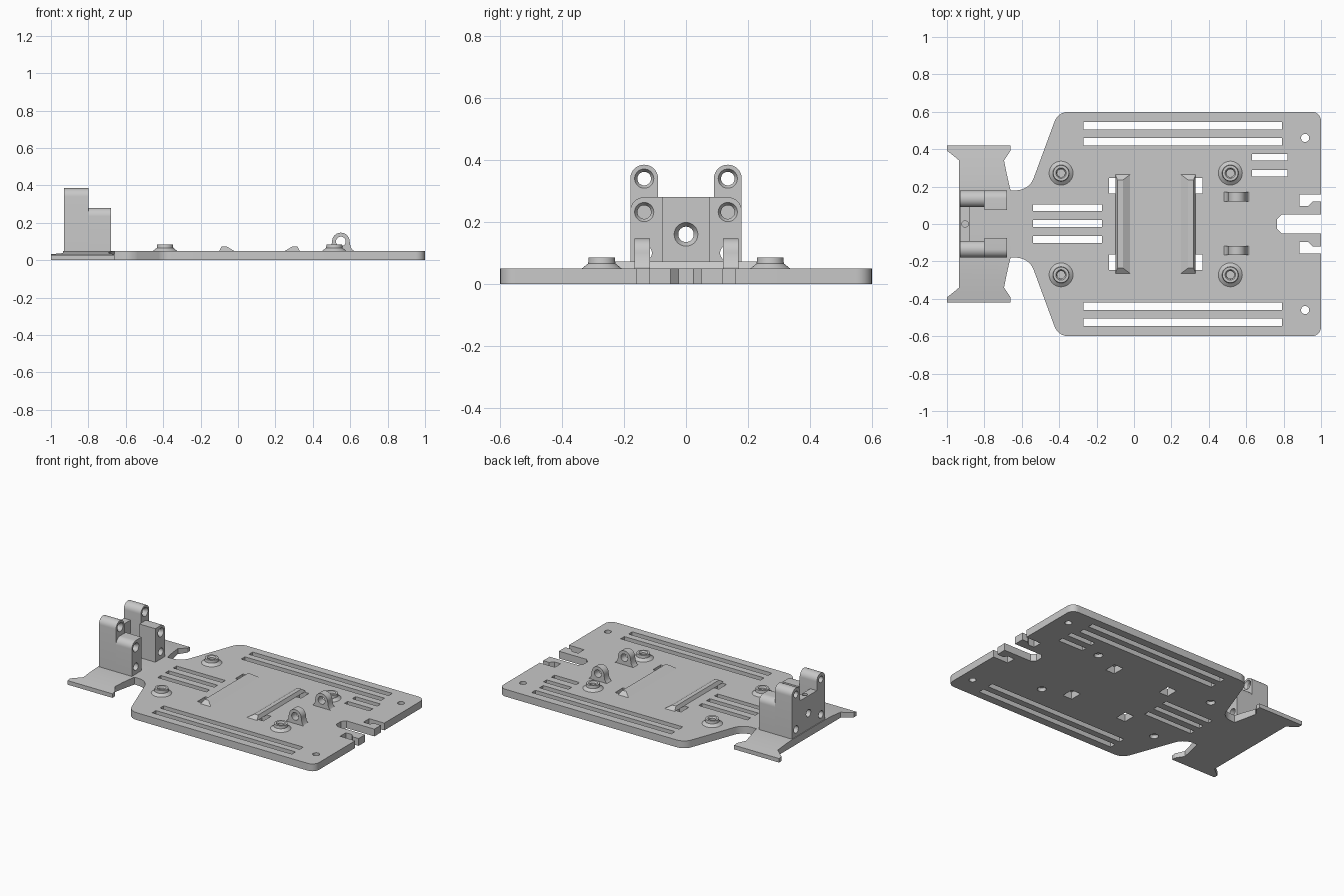
import bpy, bmesh, math

if "Cube" in bpy.data.objects:
    bpy.data.objects.remove(bpy.data.objects["Cube"])

grey = bpy.data.materials.new("plain grey")
grey.use_nodes = True
colour = (0.58, 0.58, 0.58, 1)
grey.diffuse_color = colour
grey.node_tree.nodes["Principled BSDF"].inputs["Base Color"].default_value = colour

AXES = {"X": lambda u, v, w: (w, u, v),
        "Y": lambda u, v, w: (u, w, v),
        "Z": lambda u, v, w: (u, v, w)}
T = 0.05  # plate thickness


def arc(cx, cy, r, a0, a1, n=10):
    return [(cx + r * math.cos(math.radians(a0 + (a1 - a0) * i / n)),
             cy + r * math.sin(math.radians(a0 + (a1 - a0) * i / n))) for i in range(n + 1)]


def circle(cx, cy, r, n=32):
    return arc(cx, cy, r, 0, 360, n)[:-1]


def rect(x0, x1, y0, y1):
    return [(x0, y0), (x1, y0), (x1, y1), (x0, y1)]


def loft(bm, rings, closed=False):
    """Skin matching rings; cap the ends unless the loft is closed."""
    vs = [[bm.verts.new(p) for p in ring] for ring in rings]
    n = len(vs[0])
    pairs = list(zip(vs, vs[1:])) + ([(vs[-1], vs[0])] if closed else [])
    for a, b in pairs:
        for i in range(n):
            bm.faces.new((a[i], a[(i + 1) % n], b[(i + 1) % n], b[i]))
    if not closed:
        bm.faces.new(vs[0])
        bm.faces.new(vs[-1])


def prism(bm, pts, axis, lo, hi, top=None):
    f = AXES[axis]
    loft(bm, [[f(u, v, lo) for u, v in pts], [f(u, v, hi) for u, v in (top or pts)]])


def drill(bm, y, z, steps):
    """Stepped round hole along x; steps are (x, radius)."""
    loft(bm, [[(x, u, v) for u, v in circle(y, z, r)] for x, r in steps])


def finish(name, bm, cutter=None):
    """Turn the mesh into an object, subtracting the cutter mesh if given."""
    objs = []
    for b in (bm, cutter):
        if b:
            bmesh.ops.recalc_face_normals(b, faces=b.faces[:])
            me = bpy.data.meshes.new(name)
            b.to_mesh(me)
            me.materials.append(grey)
            ob = bpy.data.objects.new(name, me)
            bpy.context.collection.objects.link(ob)
            objs.append(ob)
    ob = objs[0]
    if cutter:
        mod = ob.modifiers.new("cut", "BOOLEAN")
        mod.operation, mod.solver, mod.object = "DIFFERENCE", "EXACT", objs[1]
        deps = bpy.context.evaluated_depsgraph_get()
        me = bpy.data.meshes.new_from_object(ob.evaluated_get(deps))
        ob.modifiers.clear()
        ob.data = me
        bpy.data.objects.remove(objs[1])
    bpy.ops.object.select_all(action="DESELECT")
    ob.select_set(True)
    bpy.context.view_layer.objects.active = ob
    bpy.ops.object.shade_smooth_by_angle(angle=math.radians(30))


def flip(pts, s):
    return [(x, s * y) for x, y in pts]


# Chassis plate outline
half = ([(-0.66, 0.18)] + arc(-0.63, 0.28, 0.10, -90, -24, 8)
        + arc(-0.35, 0.52, 0.08, 156, 90, 8) + arc(0.95, 0.55, 0.05, 90, 0, 8))
plate = bmesh.new()
prism(plate, half + flip(half, -1)[::-1], "Z", 0, T)

# Slots, notches and holes cut through the plate
posts = [(x, s * 0.272) for x in (-0.39, 0.515) for s in (1, -1)]
cut = bmesh.new()


def through(pts):
    prism(cut, pts, "Z", -0.1, 0.2)


for y in (0.0875, 0.0025, -0.0825):
    through(rect(-0.54, -0.17, y - 0.018, y + 0.018))
for y in (0.357, 0.272):
    through(rect(0.63, 0.82, y - 0.018, y + 0.018))
for s in (1, -1):
    for y in (0.525, 0.44):
        through(flip(rect(-0.27, 0.79, y - 0.02, y + 0.02), s))
    through(circle(0.915, s * 0.46, 0.022))
    through(flip([(0.885, 0.095), (0.93, 0.095), (0.955, 0.12), (1.1, 0.12),
                  (1.1, 0.158), (0.885, 0.158)], s))
    for x in (-0.1, 0.33):
        through(flip(rect(x - 0.035, x + 0.035, 0.163, 0.247), s))
through([(1.1, 0.05), (0.79, 0.05), (0.765, 0.025), (0.765, -0.025), (0.79, -0.05), (1.1, -0.05)])
for x, y in posts:
    prism(cut, circle(x, y, 0.034), "Z", -0.02, 0.025, circle(x, y, 0.021))
    prism(cut, circle(x, y, 0.0205), "Z", 0.02, 0.2)
finish("chassis_plate", plate, cut)

# Screw posts with a flared foot
profile = [(0.021, 0.045), (0.064, 0.045), (0.064, T), (0.044, 0.066), (0.042, 0.085),
           (0.028, 0.085), (0.021, 0.075)]
turn = [2 * math.pi * k / 32 for k in range(32)]
for i, (x, y) in enumerate(posts):
    bm = bmesh.new()
    loft(bm, [[(x + r * math.cos(a), y + r * math.sin(a), z) for r, z in profile]
              for a in turn], closed=True)
    finish(f"screw_post_{i + 1}", bm)

# Strap rails: low ridges, steep outside and sloping gently inwards
for name, x, d in (("left_rail", 0.33, -1), ("right_rail", -0.10, 1)):
    bm = bmesh.new()
    prism(bm, rect(x, x + d * 0.08, -0.265, 0.265), "Z", 0.049, 0.073,
          rect(x + d * 0.012, x + d * 0.04, -0.235, 0.235))
    finish(name, bm)

# Pair of eyelets
eyelet = ([(0.475, 0.045), (0.488, 0.054), (0.498, 0.07)] + arc(0.55, 0.1, 0.047, 180, 0, 20)
          + [(0.602, 0.07), (0.612, 0.054), (0.63, 0.045)])
for name, y in (("front_eyelet", -0.142), ("back_eyelet", 0.145)):
    bm, cut = bmesh.new(), bmesh.new()
    prism(bm, eyelet, "Y", y - 0.025, y + 0.025)
    prism(cut, circle(0.55, 0.1, 0.026), "Y", y - 0.1, y + 0.1)
    finish(name, bm, cut)

# Bumper with drooping, flared ends
edges = [(0, -0.935, -0.66), (0.18, -0.935, -0.66), (0.23, -0.935, -0.672),
         (0.28, -0.935, -0.683), (0.34, -0.935, -0.695), (0.365, -0.965, -0.678),
         (0.392, -1, -0.66), (0.42, -1, -0.66)]
stations = [(-y, a, b) for y, a, b in edges[:0:-1]] + edges
bm = bmesh.new()
rings = []
for y, a, b in stations:
    z = T - 0.022 * (max(0, abs(y) - 0.18) / 0.24) ** 1.5
    rings.append([(a, y, 0), (b, y, 0), (b, y, z), (a, y, z)])
loft(bm, rings)
finish("bumper", bm)

# Bumper tower: tall tabs and lower blocks on both sides, drilled along x
tab = [(0.18, 0.04)] + arc(0.135, 0.34, 0.045, 0, 180, 16) + [(0.09, 0.04)]
block = [(0.18, 0.04)] + arc(0.135, 0.235, 0.045, 0, 90) + [(0.075, 0.28), (0.075, 0.04)]
for side, s in (("back", 1), ("front", -1)):
    for name, pts, lo, hi, upper in (("tab", tab, -0.93, -0.8, 0.34),
                                     ("block", block, -0.8, -0.68, 0.232)):
        bm, cut = bmesh.new(), bmesh.new()
        prism(bm, [(s * y, z) for y, z in pts], "X", lo, hi)
        drill(cut, s * 0.135, 0.1, [(-1.1, 0.025), (-0.5, 0.025)])
        drill(cut, s * 0.135, upper, [(lo - 0.1, 0.022), (hi - 0.015, 0.022), (hi + 0.005, 0.034)])
        finish(f"{side}_tower_{name}", bm, cut)

# Wall joining the tabs, with a countersunk hole and a small pin hole on top
wall, cut = bmesh.new(), bmesh.new()
prism(wall, rect(-0.09, 0.09, 0.04, 0.28), "X", -0.93, -0.88)
drill(cut, 0, 0.16, [(-1.0, 0.025), (-0.9, 0.025), (-0.87, 0.045)])
prism(cut, circle(-0.903, 0, 0.017), "Z", 0.225, 0.35)
finish("tower_wall", wall, cut)
